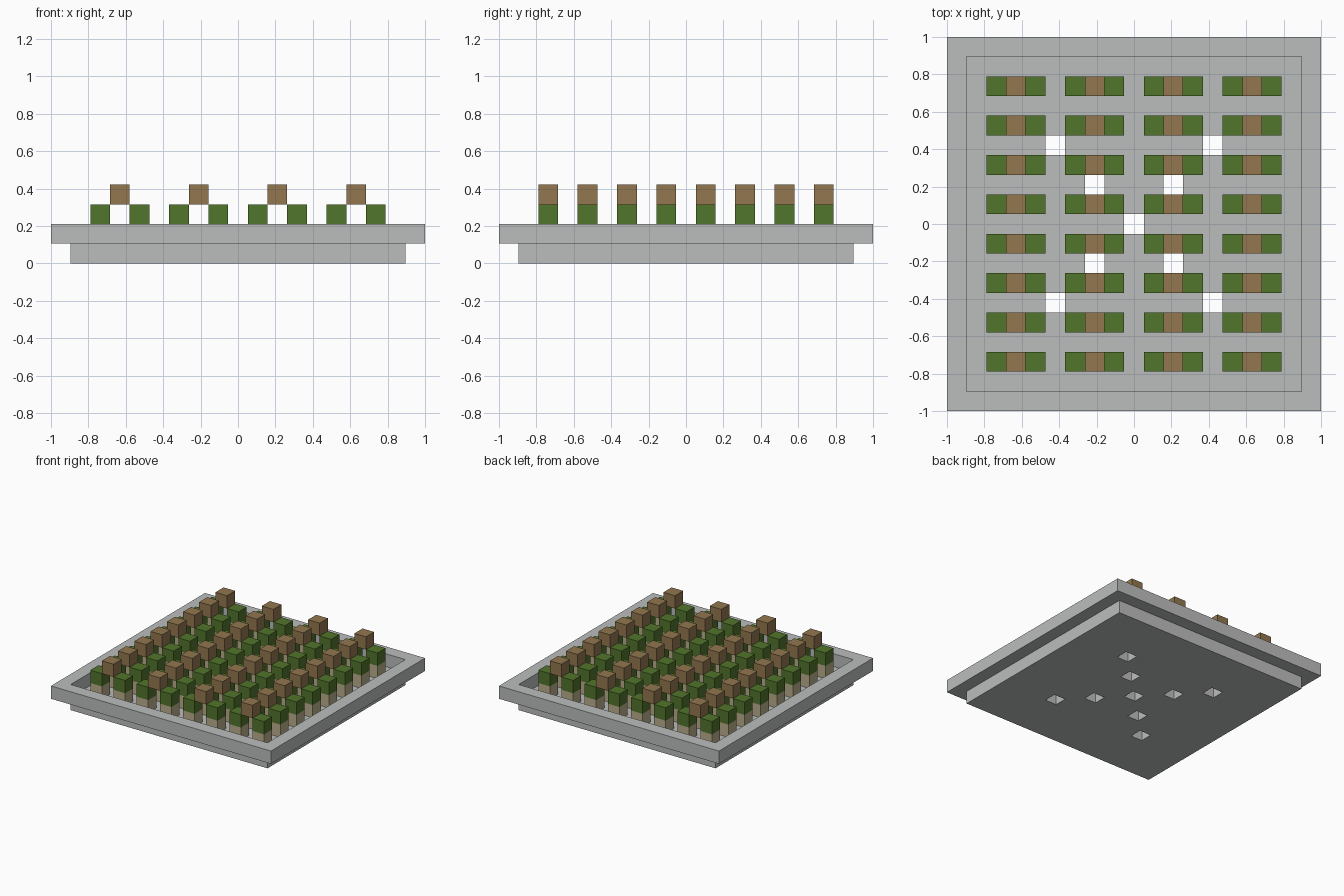
import bpy
import bmesh
from mathutils import Matrix

cube = bpy.data.objects.get("Cube")
if cube:
    bpy.data.objects.remove(cube, do_unlink=True)

U = 2 / 19  # one block; the tray is 19 blocks wide


def material(name, color):
    mat = bpy.data.materials.new(name)
    mat.use_nodes = True
    rgba = (*color, 1)
    mat.diffuse_color = rgba
    mat.node_tree.nodes["Principled BSDF"].inputs["Base Color"].default_value = rgba
    return mat


stone = material("light_stone", (0.50, 0.515, 0.508))
leaf = material("leaf_green", (0.083, 0.178, 0.025))
bark = material("warm_brown", (0.287, 0.184, 0.078))
straw = material("pale_tan", (0.50, 0.42, 0.26))


def finish(name, bm, mat):
    mesh = bpy.data.meshes.new(name)
    bm.to_mesh(mesh)
    bm.free()
    mesh.materials.append(mat)
    obj = bpy.data.objects.new(name, mesh)
    bpy.context.collection.objects.link(obj)
    return obj


def slab(name, blocks, level, removed, mat):
    """One-block-thick square slab with the cells chosen by removed() left open."""
    bm = bmesh.new()
    bmesh.ops.create_grid(bm, x_segments=blocks, y_segments=blocks, size=blocks * U / 2)
    gone = []
    for face in bm.faces:
        c = face.calc_center_median()
        if removed(round(c.x / U), round(c.y / U)):
            gone.append(face)
    bmesh.ops.delete(bm, geom=gone, context='FACES')
    for v in bm.verts:
        v.co.z = level * U
    obj = finish(name, bm, mat)
    solid = obj.modifiers.new("thickness", 'SOLIDIFY')
    solid.thickness = U
    solid.offset = 1


def blocks(name, columns, level, mat):
    """A block at every column in each of the eight planted rows."""
    bm = bmesh.new()
    for x in columns:
        for y in range(-7, 8, 2):
            place = Matrix.Translation((x * U, y * U, (level + 0.5) * U))
            bmesh.ops.create_cube(bm, size=U, matrix=place)
    finish(name, bm, mat)


# Tray: floor with a diagonal cross of drain holes, and an overhanging rim
slab("tray_floor", 17, 0, lambda x, y: abs(x) == abs(y) and abs(x) in (0, 2, 4), stone)
slab("tray_rim", 19, 1, lambda x, y: max(abs(x), abs(y)) < 9, stone)

# Plants: pairs of leafy stems with a brown block bridging each pair
stem_columns = range(-7, 8, 2)
blocks("stems", stem_columns, 1, straw)
blocks("leaves", stem_columns, 2, leaf)
blocks("bridge_blocks", range(-6, 7, 4), 3, bark)
